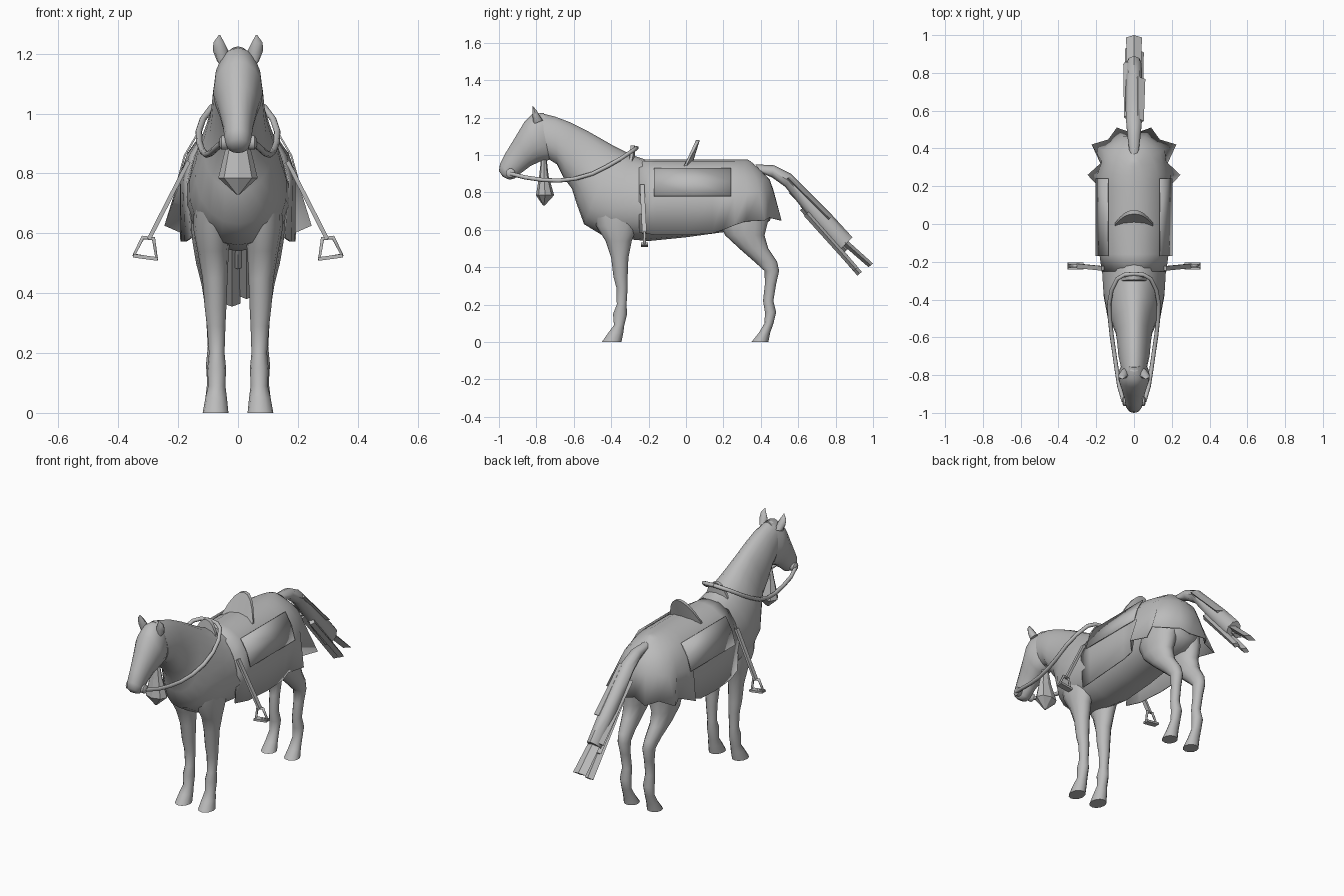
import bpy, bmesh, math
from mathutils import Vector

GREY = bpy.data.materials.new("plain_grey")
GREY.diffuse_color = (0.5, 0.5, 0.5, 1)


def finish(name, verts, faces, smooth=True, thick=0.0, angle=50):
    """Make an object from mesh data, with tidy normals and shading."""
    bm = bmesh.new()
    vs = [bm.verts.new(v) for v in verts]
    for f in faces:
        bm.faces.new([vs[i] for i in f])
    bmesh.ops.remove_doubles(bm, verts=bm.verts, dist=0.0001)
    bmesh.ops.recalc_face_normals(bm, faces=bm.faces)
    me = bpy.data.meshes.new(name)
    bm.to_mesh(me)
    bm.free()
    me.materials.append(GREY)
    ob = bpy.data.objects.new(name, me)
    bpy.context.collection.objects.link(ob)
    if thick:
        mod = ob.modifiers.new("thickness", 'SOLIDIFY')
        mod.thickness, mod.offset = thick, 0
    if smooth:
        bpy.ops.object.select_all(action='DESELECT')
        ob.select_set(True)
        bpy.context.view_layer.objects.active = ob
        bpy.ops.object.shade_smooth_by_angle(angle=math.radians(angle))
    return ob


def skin(name, rings, smooth=True, angle=50):
    """Closed skin over a row of equal rings."""
    n = len(rings[0])
    verts = [p for r in rings for p in r]
    faces = [(k * n + i, k * n + (i + 1) % n, (k + 1) * n + (i + 1) % n, (k + 1) * n + i)
             for k in range(len(rings) - 1) for i in range(n)]
    faces += [tuple(range(n)), tuple(range(len(verts) - n, len(verts)))]
    return finish(name, verts, faces, smooth, angle=angle)


def loft(name, secs, sides=16, smooth=True, skew=0.0):
    """Sections: first edge y, z, second edge y, z, half width[, centre x]."""
    rings = []
    for s in secs:
        yt, zt, yb, zb, w = s[:5]
        x = s[5] if len(s) > 5 else 0
        ring = []
        for i in range(sides):
            a = 2 * math.pi * i / sides
            c = math.cos(a)
            t = (1 + c) / 2
            ring.append((x + w * math.sin(a) * (1 - skew * c), yb + (yt - yb) * t, zb + (zt - zb) * t))
        rings.append(ring)
    return skin(name, rings, smooth)


def sheet(name, rows, smooth=True, thick=0.006, angle=40):
    """Thin cloth through a grid of points."""
    n = len(rows[0])
    faces = [(k * n + i, k * n + i + 1, (k + 1) * n + i + 1, (k + 1) * n + i)
             for k in range(len(rows) - 1) for i in range(n - 1)]
    return finish(name, [p for r in rows for p in r], faces, smooth, thick, angle)


def tube(name, pts, r, sides=8, closed=False):
    """Round cord along a path."""
    cu = bpy.data.curves.new(name, 'CURVE')
    cu.dimensions, cu.bevel_depth, cu.bevel_resolution = '3D', r, sides // 4
    cu.use_fill_caps = True
    sp = cu.splines.new('POLY')
    sp.points.add(len(pts) - 1)
    for p, q in zip(sp.points, pts):
        p.co = (*q, 1)
    sp.use_cyclic_u = closed
    cu.materials.append(GREY)
    ob = bpy.data.objects.new(name, cu)
    bpy.context.collection.objects.link(ob)


def mirrored(row):
    """Half row ending at the middle -> full row."""
    return row + [(-x, y, z) for x, y, z in reversed(row[:-1])]


# Torso and neck
loft("torso_and_neck", [
    (.45, .82, .46, .74, .04), (.41, .88, .45, .65, .10), (.34, .938, .39, .60, .145),
    (.2, .955, .22, .59, .165), (0, .958, 0, .56, .175), (-.2, .97, -.2, .54, .172),
    (-.29, 1.0, -.43, .56, .162), (-.38, 1.045, -.545, .63, .142), (-.45, 1.085, -.585, .74, .115),
    (-.53, 1.13, -.61, .82, .096), (-.62, 1.175, -.655, .88, .088), (-.70, 1.205, -.69, .95, .083),
    (-.78, 1.225, -.73, .975, .07)], sides=20, skew=.14)

# Head
loft("head", [
    (-.76, 1.225, -.69, 1.0, .055), (-.82, 1.22, -.74, .97, .08), (-.865, 1.175, -.78, .965, .083),
    (-.91, 1.10, -.83, .942, .066), (-.965, 1.01, -.88, .905, .05), (-.995, .95, -.915, .875, .045),
    (-1.0, .915, -.94, .868, .037), (-.98, .885, -.955, .872, .02)])

# Legs: height, front y, back y, half width, centre x
FORE = [(0, -.45, -.345, .043, .075), (.05, -.415, -.335, .036, .073), (.09, -.385, -.33, .029, .071),
        (.15, -.39, -.315, .031, .071), (.2, -.37, -.318, .026, .071), (.29, -.372, -.312, .031, .073),
        (.35, -.388, -.312, .036, .075), (.45, -.40, -.308, .042, .077), (.54, -.43, -.29, .052, .083),
        (.62, -.48, -.26, .065, .085), (.72, -.50, -.25, .06, .085)]
HIND = [(0, .35, .44, .042, .075), (.05, .39, .45, .034, .075), (.1, .42, .468, .028, .075),
        (.16, .422, .482, .032, .075), (.22, .412, .467, .026, .075), (.31, .422, .482, .028, .078),
        (.38, .42, .498, .034, .08), (.43, .365, .487, .038, .084), (.5, .285, .44, .05, .09),
        (.57, .21, .42, .062, .09), (.65, .17, .44, .075, .085), (.75, .18, .44, .07, .08)]
for side, s in (("left", 1), ("right", -1)):
    for name, rows in (("front_leg", FORE), ("hind_leg", HIND)):
        loft(f"{name}_{side}", [(a, z, b, z, w, s * x) for z, a, b, w, x in rows], 12)

    # Ears
    loft(f"ear_{side}", [(-.815, 1.165, -.765, 1.185, .018, s * .052),
                         (-.82, 1.205, -.785, 1.215, .026, s * .058),
                         (-.822, 1.235, -.80, 1.24, .018, s * .064),
                         (-.822, 1.263, -.82, 1.263, .002, s * .062)], sides=8)

    # Saddle flap
    sheet(f"saddle_flap_{side}", [[(s * x, y, z) for x, z in ((.137, .93), (.178, .86), (.2, .78))]
                                  for y in (-.17, .04, .24)], True, .006)

    # Stirrup leather, frame and tread
    a, b = Vector((s * .165, -.235, .84)), Vector((s * .298, -.222, .58))
    sheet(f"stirrup_strap_{side}", [[p + Vector((0, d, 0)) for d in (-.012, .012)] for p in (a, b)],
          False, .014)
    tube(f"stirrup_frame_{side}", [(s * x, -.222, z) for x, z in
                                   ((.282, .582), (.318, .586), (.347, .528), (.272, .515))], .008, 4, True)
    sheet(f"stirrup_tread_{side}", [[(s * .268, y, .514), (s * .35, y, .525)] for y in (-.24, -.204)],
          False, .012)

    # Bit ring and rein
    ring = []
    for x, r in ((.025, .015), (.035, .025), (.055, .025), (.062, .014)):
        ring.append([(s * x, -.938 + r * math.cos(k * math.pi / 5), .903 + r * math.sin(k * math.pi / 5))
                     for k in range(10)])
    skin(f"bit_ring_{side}", ring)
    tube(f"rein_{side}", [(s * x, y, z) for x, y, z in (
        (.055, -.938, .90), (.078, -.86, .88), (.092, -.77, .867), (.105, -.68, .863),
        (.118, -.59, .874), (.128, -.50, .90), (.131, -.42, .94), (.118, -.35, .98),
        (.088, -.29, 1.02), (.05, -.268, 1.034), (0, -.264, 1.038))], .011)

# Blanket over the barrel, running into pleated cloth round the rump
hem = [(.155, -.25, .585), (.175, -.16, .572), (.188, 0, .572), (.19, .14, .58),
       (.185, .20, .60), (.243, .26, .625), (.175, .32, .645), (.222, .42, .65),
       (.135, .445, .665), (.09, .508, .65), (0, .475, .665)]
mid = [(.168, -.25, .78), (.18, -.16, .78), (.19, 0, .78), (.19, .14, .78),
       (.186, .20, .78), (.192, .26, .79), (.168, .33, .80), (.160, .39, .80),
       (.112, .425, .81), (.06, .462, .81), (0, .465, .81)]
high = [(.10, -.25, .925), (.12, -.16, .925), (.125, 0, .925), (.125, .14, .925),
        (.125, .20, .925), (.12, .26, .925), (.11, .31, .92), (.09, .355, .915),
        (.065, .385, .91), (.035, .405, .905), (0, .41, .905)]


def between(a, b, f):
    """Row part way from one to the other, bulged outward."""
    out = []
    for p, q in zip(a, b):
        x, y, z = Vector(p).lerp(Vector(q), f)
        out.append((x * 1.07, y + max(0, y - .3) * .06, z + .008))
    return out


shoulder = between(mid, high, .5)
crown = [(x * .45, min(y, .25 + (y - .25) * .6), .962 if y > .3 else .964) for x, y, z in high]
ridge = [(0, min(y, .25 + (y - .25) * .5), .972) for x, y, z in high]
sheet("blanket", [mirrored(r) for r in (hem, mid, shoulder, high, crown, ridge)], angle=55)


# Saddle cantle and pommel: arched plates
def arch(name, width, y0, z0, lean, height, depth, bow, drop):
    rings = []
    for i in range(9):
        u = -1 + i / 4
        h = height * (1 - abs(u) ** 2.2) + .012
        y = y0 + bow * (1 - u * u)
        zb = z0 - drop * u * u
        d = depth * (1 - .5 * u * u)
        k = lean * h / height
        rings.append([(u * width, y, zb), (u * width, y + d, zb),
                      (u * width, y + d * .8 + k, zb + h), (u * width, y + d * .2 + k, zb + h)])
    skin(name, rings, True, 35)


arch("saddle_cantle", .1, -.012, .952, .042, .115, .034, .012, .012)
arch("saddle_pommel", .078, -.308, .955, .005, .085, .036, 0, .02)

# Hanging tassel under the throat
loft("throat_tassel", [(-.775, .98, -.745, .98, .02), (-.785, .89, -.735, .89, .04),
                       (-.802, .785, -.705, .785, .066), (-.765, .73, -.755, .73, .006)],
     sides=8, smooth=False)

# Tail core and loose flat locks
loft("tail", [(.37, .95, .41, .90, .025), (.47, .945, .46, .88, .035), (.56, .90, .53, .83, .042),
              (.66, .80, .61, .73, .045), (.78, .68, .71, .60, .045), (.89, .56, .81, .48, .04)], sides=8)
LOCKS = [(.02, .04, .56, .89, .78, .67), (-.02, .03, .64, .75, .87, .50), (0, .042, .70, .69, 1.0, .42),
         (-.02, .028, .64, .73, .94, .375), (.028, .024, .66, .70, .92, .40), (-.035, .022, .58, .82, .86, .55)]
for i, (x, w, ya, za, yb, zb) in enumerate(LOCKS):
    loft(f"tail_lock_{i}", [(ya, za, ya - .03, za - .025, w * .8, x),
                            (yb, zb, yb - .024, zb - .02, w, x)], sides=4, smooth=False)
